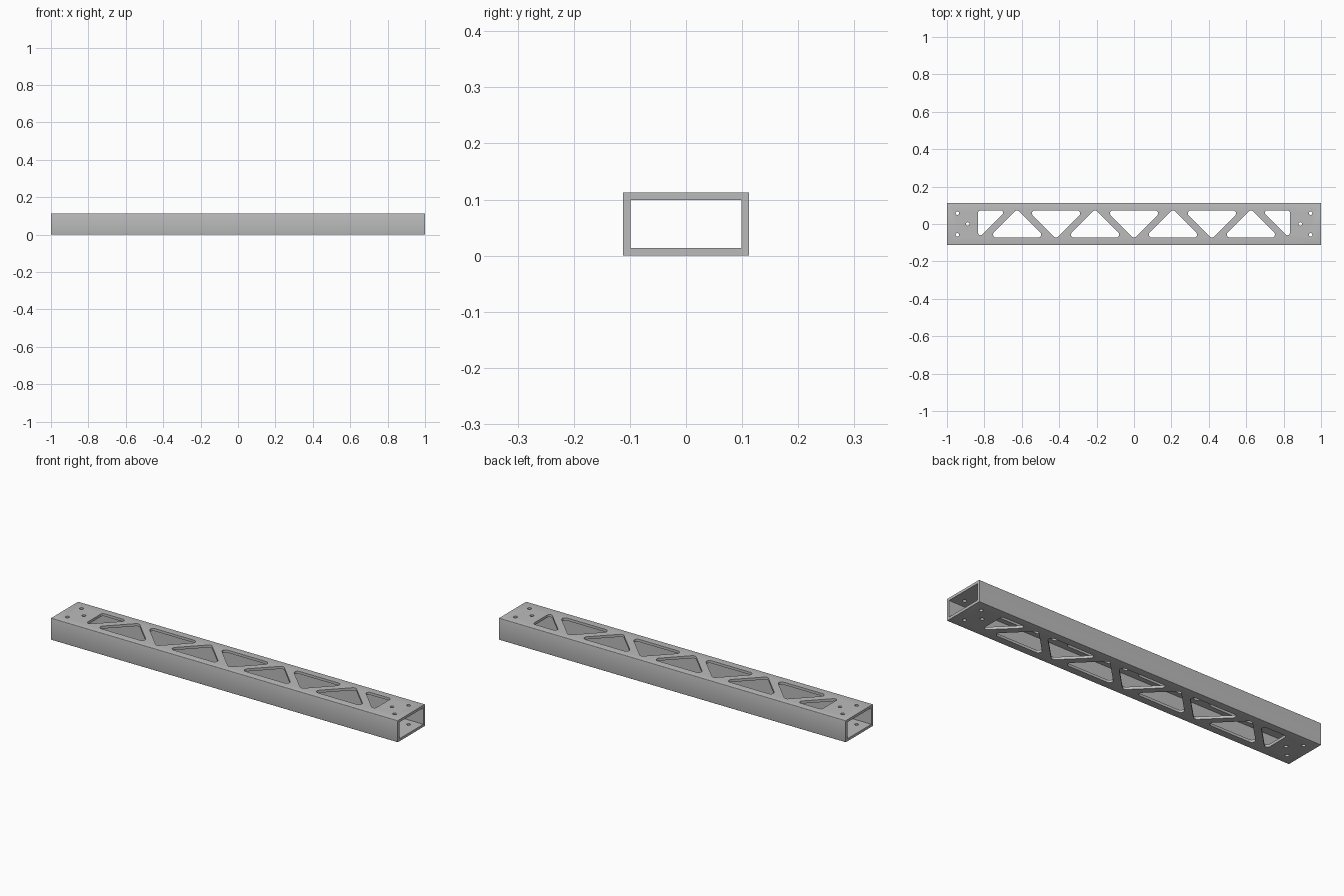
import bpy, bmesh, math
from mathutils import Vector, Matrix

cube = bpy.data.objects.get("Cube")
if cube:
    bpy.data.objects.remove(cube, do_unlink=True)

HALF_W, HEIGHT, WALL = 0.1125, 0.113, 0.0135
PITCH = 2 / 9.6          # spacing of truss pockets
POCKET = 0.079           # half height of a sharp pocket triangle
EDGE = 0.073             # pocket base, distance from centre line
FILLET = 0.0165


def rounded(points, radius, steps=6):
    """Convex polygon with every corner replaced by an arc."""
    pts = [Vector(p) for p in points]
    out = []
    for i, p in enumerate(pts):
        a = (pts[i - 1] - p).normalized()
        b = (pts[(i + 1) % len(pts)] - p).normalized()
        half = a.angle(b) / 2
        centre = p + (a + b).normalized() * radius / math.sin(half)
        start = p + a * radius / math.tan(half) - centre
        end = p + b * radius / math.tan(half) - centre
        sweep = start.angle_signed(end)
        for k in range(steps + 1):
            t = -sweep * k / steps
            out.append(centre + Matrix.Rotation(t, 2) @ start)
    return out


def add_prism(bm, outline, low, high, axis="Z"):
    """Extrude a flat outline along z, or along x with the outline in y, z."""
    def place(p, h):
        return (p[0], p[1], h) if axis == "Z" else (h, p[0], p[1])
    bottom = [bm.verts.new(place(p, low)) for p in outline]
    top = [bm.verts.new(place(p, high)) for p in outline]
    bm.faces.new(bottom)
    bm.faces.new(top)
    for i in range(len(outline)):
        bm.faces.new((bottom[i - 1], bottom[i], top[i], top[i - 1]))


def make_object(name, bm):
    bmesh.ops.recalc_face_normals(bm, faces=bm.faces)
    mesh = bpy.data.meshes.new(name)
    bm.to_mesh(mesh)
    bm.free()
    obj = bpy.data.objects.new(name, mesh)
    bpy.context.collection.objects.link(obj)
    return obj


# Solid beam with softly rounded long edges
def rectangle(y, z0, z1):
    return [(-y, z0), (y, z0), (y, z1), (-y, z1)]


bm = bmesh.new()
add_prism(bm, rounded(rectangle(HALF_W, 0, HEIGHT), 0.002, 3), -1, 1, "X")
tube = make_object("box_tube", bm)

# Hollow inside
bm = bmesh.new()
add_prism(bm, rectangle(HALF_W - WALL, WALL, HEIGHT - WALL), -1.1, 1.1, "X")
bore = make_object("bore_cutter", bm)

# Truss pockets, alternating up and down, with half pockets at the ends
bm = bmesh.new()
for i in range(-3, 4):
    s = 1 if i % 2 else -1
    x, w = i * PITCH, EDGE + POCKET
    tri = [(x - w, -s * EDGE), (x + w, -s * EDGE), (x, s * POCKET)]
    add_prism(bm, rounded(tri, FILLET), -0.1, HEIGHT + 0.1)
for s in (-1, 1):
    x = s * 4 * PITCH
    tri = [(x, EDGE), (x, -POCKET), (x - s * (EDGE + POCKET), EDGE)]
    add_prism(bm, rounded(tri, FILLET * 0.8), -0.1, HEIGHT + 0.1)

# Three bolt holes at each end
for s in (-1, 1):
    for hx, hy in ((0.944, 0.058), (0.944, -0.058), (0.889, 0)):
        ring = [(s * hx + 0.0095 * math.cos(a), hy + 0.0095 * math.sin(a))
                for a in (k * math.tau / 20 for k in range(20))]
        add_prism(bm, ring, -0.1, HEIGHT + 0.1)
pockets = make_object("pocket_cutter", bm)

# Cut the beam, then drop the cutters
for cutter in (bore, pockets):
    mod = tube.modifiers.new(cutter.name, "BOOLEAN")
    mod.operation, mod.solver, mod.object = "DIFFERENCE", "EXACT", cutter
bpy.context.view_layer.update()
evaluated = tube.evaluated_get(bpy.context.evaluated_depsgraph_get())
cut_mesh = bpy.data.meshes.new_from_object(evaluated)
tube.modifiers.clear()
tube.data = cut_mesh
for cutter in (bore, pockets):
    bpy.data.objects.remove(cutter, do_unlink=True)

# Plain grey metal
grey = bpy.data.materials.new("grey_metal")
grey.use_nodes = True
colour = (0.5, 0.5, 0.5, 1)
grey.diffuse_color = colour
grey.node_tree.nodes["Principled BSDF"].inputs["Base Color"].default_value = colour
tube.data.materials.clear()
tube.data.materials.append(grey)

bpy.ops.object.select_all(action="DESELECT")
tube.select_set(True)
bpy.context.view_layer.objects.active = tube
bpy.ops.object.shade_smooth_by_angle(angle=math.radians(35))
